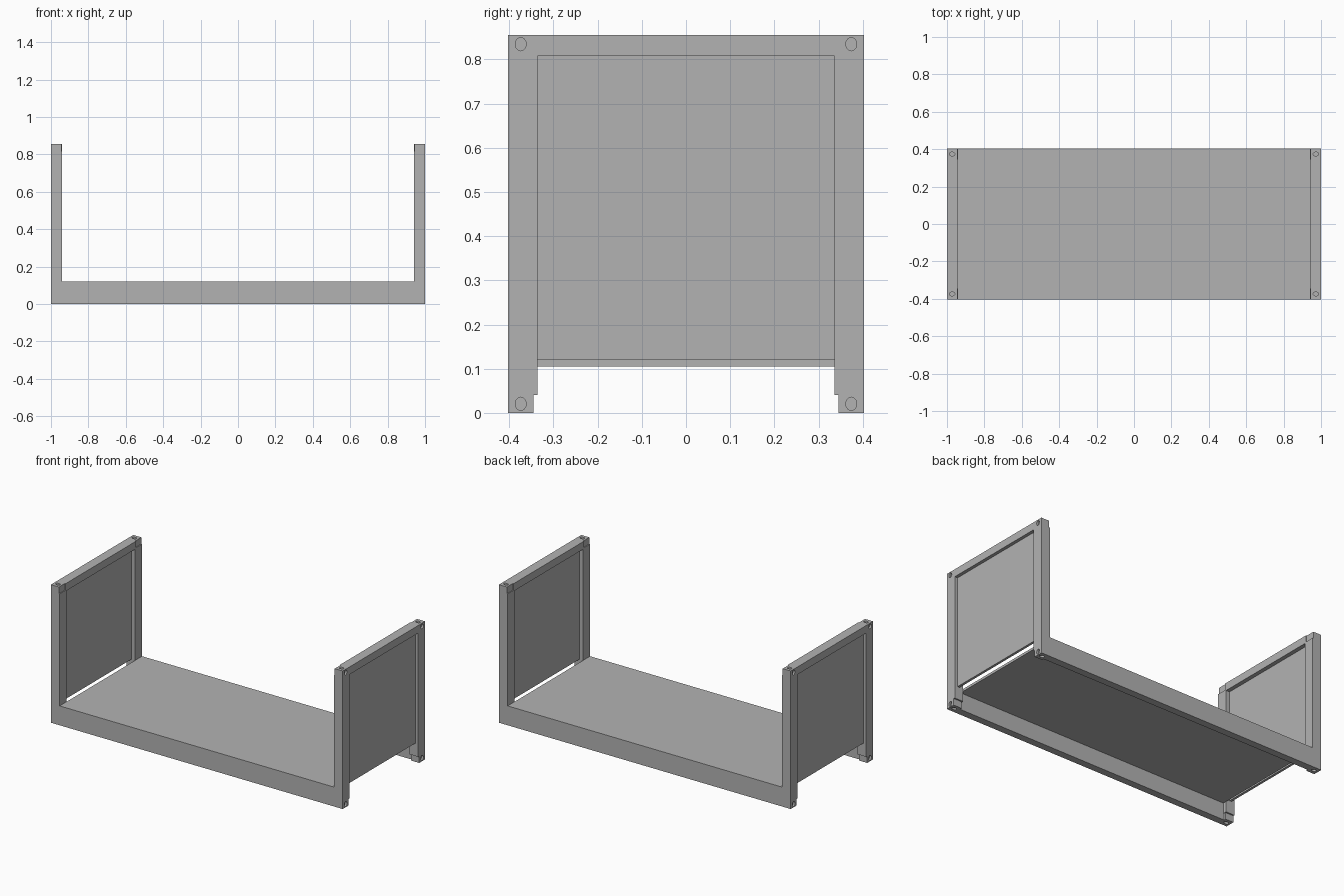
import bpy
import bmesh
from mathutils import Matrix, Vector

cube = bpy.data.objects.get("Cube")
if cube:
    bpy.data.objects.remove(cube, do_unlink=True)

steel = bpy.data.materials.new("grey_steel")
steel.use_nodes = True
GREY = (0.45, 0.45, 0.45, 1)
steel.diffuse_color = GREY
steel.node_tree.nodes["Principled BSDF"].inputs["Base Color"].default_value = GREY

HALF_X, HALF_Y, HEIGHT = 1.0, 0.403, 0.855
END, POST_Y = 0.94, 0.336          # inner faces of the end frames and posts
FLOOR_TOP, FLOOR_BOTTOM = 0.12, 0.105
CAST_X, CAST_Y, CAST_Z = 0.945, 0.345, 0.041
RAIL_Y = 0.358


def add_object(name, bm):
    mesh = bpy.data.meshes.new(name)
    bmesh.ops.recalc_face_normals(bm, faces=bm.faces)
    bm.to_mesh(mesh)
    bm.free()
    mesh.materials.append(steel)
    obj = bpy.data.objects.new(name, mesh)
    bpy.context.collection.objects.link(obj)
    return obj


def box(name, low, high):
    low, high = Vector(low), Vector(high)
    bm = bmesh.new()
    bmesh.ops.create_cube(bm, size=1)
    bmesh.ops.scale(bm, vec=high - low, verts=bm.verts)
    bmesh.ops.translate(bm, vec=(low + high) / 2, verts=bm.verts)
    return add_object(name, bm)


def mirrored(obj, name, axis):
    """Copy a part to the opposite side of the frame."""
    centre = Matrix.Translation((0, 0, HEIGHT / 2))
    flip = Matrix.Identity(4)
    flip[axis][axis] = -1
    bm = bmesh.new()
    bm.from_mesh(obj.data)
    bm.transform(centre @ flip @ centre.inverted())
    return add_object(name, bm)


def oval_cutter(centre, axis):
    """Oval plug pointing along an axis, used to sink a lock hole."""
    bm = bmesh.new()
    bmesh.ops.create_cone(bm, cap_ends=True, segments=20, radius1=0.013,
                          radius2=0.013, depth=0.024)
    if axis == 2:
        stretch = Matrix.Diagonal((1.15, 0.8, 1, 1))
        turn = Matrix.Identity(4)
    else:
        stretch = Matrix.Diagonal((1.15, 0.95, 1, 1))
        turn = Matrix.Rotation(1.5708, 4, "Y")
        if axis == 1:
            turn = Matrix.Rotation(1.5708, 4, "Z") @ turn
    bm.transform(Matrix.Translation(centre) @ turn @ stretch)
    return add_object("hole_cutter", bm)


# corner fitting with a sunken oval hole in each outer face
corner = box("corner_bottom_left_back", (CAST_X, CAST_Y, 0),
             (HALF_X, HALF_Y, CAST_Z))
mid = ((CAST_X + HALF_X) / 2, (CAST_Y + HALF_Y) / 2, CAST_Z / 2)
for axis, face in enumerate((HALF_X, HALF_Y, 0)):
    spot = list(mid)
    spot[axis] = face
    cutter = oval_cutter(spot, axis)
    cutter.hide_render = True
    mod = corner.modifiers.new("hole", "BOOLEAN")
    mod.operation, mod.solver, mod.object = "DIFFERENCE", "EXACT", cutter
    bpy.context.view_layer.objects.active = corner
    bpy.ops.object.modifier_apply(modifier=mod.name)
    bpy.data.objects.remove(cutter, do_unlink=True)

# corner fittings at the other seven corners
top = mirrored(corner, "corner_top_left_back", 2)
for part, level in ((corner, "bottom"), (top, "top")):
    front = mirrored(part, f"corner_{level}_left_front", 1)
    mirrored(part, f"corner_{level}_right_back", 0)
    mirrored(front, f"corner_{level}_right_front", 0)

# upright posts
post = box("post_left_back", (END, POST_Y, CAST_Z),
           (HALF_X, HALF_Y, HEIGHT - CAST_Z))
post_front = mirrored(post, "post_left_front", 1)
mirrored(post, "post_right_back", 0)
mirrored(post_front, "post_right_front", 0)

# end frames: top beam and recessed wall panel
beam = box("top_beam_left", (END, -CAST_Y, 0.808), (HALF_X, CAST_Y, HEIGHT))
mirrored(beam, "top_beam_right", 0)
panel = box("end_panel_left", (0.965, -POST_Y, FLOOR_TOP),
            (0.98, POST_Y, 0.808))
mirrored(panel, "end_panel_right", 0)

# side rails and floor
rail = box("side_rail_back", (-CAST_X, RAIL_Y, 0),
           (CAST_X, HALF_Y, FLOOR_TOP))
mirrored(rail, "side_rail_front", 1)
box("floor", (-END, -RAIL_Y, FLOOR_BOTTOM), (END, RAIL_Y, FLOOR_TOP))
